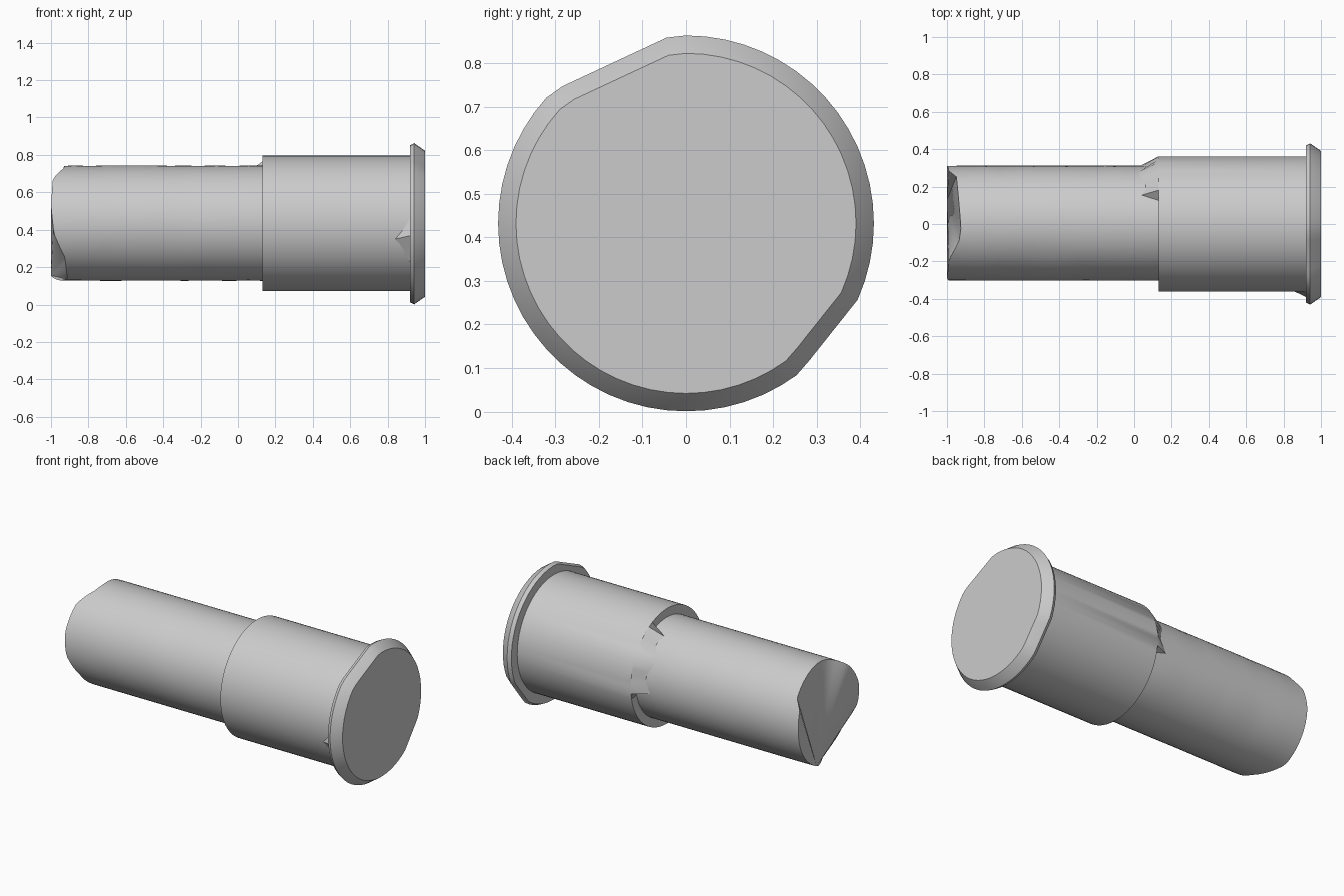
import bpy, math, random
from math import sin, cos, radians

if "Cube" in bpy.data.objects:
    bpy.data.objects.remove(bpy.data.objects["Cube"])

random.seed(4)
N = 60
CZ = 0.432

metal = bpy.data.materials.new("grey_metal")
metal.diffuse_color = (0.6, 0.6, 0.6, 1)
metal.use_nodes = True
metal.node_tree.nodes["Principled BSDF"].inputs["Base Color"].default_value = metal.diffuse_color


def lerp_table(table, deg):
    """Interpolate (degree, value) pairs around the circle."""
    for (a, va), (b, vb) in zip(table, table[1:]):
        if a <= deg <= b:
            return va + (vb - va) * (deg - a) / (b - a)


def finish(name, verts, faces, angle=30):
    mesh = bpy.data.meshes.new(name)
    mesh.from_pydata(verts, [], faces)
    mesh.materials.append(metal)
    obj = bpy.data.objects.new(name, mesh)
    bpy.context.collection.objects.link(obj)
    bpy.ops.object.select_all(action='DESELECT')
    obj.select_set(True)
    bpy.context.view_layer.objects.active = obj
    bpy.ops.object.mode_set(mode='EDIT')
    bpy.ops.mesh.select_all(action='SELECT')
    bpy.ops.mesh.normals_make_consistent(inside=False)
    bpy.ops.object.mode_set(mode='OBJECT')
    bpy.ops.object.shade_smooth_by_angle(angle=radians(angle))
    return obj


def loft(name, rings, start_apex=None, cy=0.0, cz=CZ, angle=30):
    """Rings are functions of degree giving (x, radius); ends are capped."""
    verts, faces = [], []
    for ring in rings:
        for i in range(N):
            d = 360 * i / N
            x, r = ring(d)
            verts.append((x, cy + r * cos(radians(d)), cz + r * sin(radians(d))))
    for k in range(len(rings) - 1):
        for i in range(N):
            j = (i + 1) % N
            faces.append((k * N + i, k * N + j, (k + 1) * N + j, (k + 1) * N + i))
    last = (len(rings) - 1) * N
    faces.append(tuple(range(last, last + N)))
    if start_apex is None:
        faces.append(tuple(range(N))[::-1])
    else:  # fan the uneven end from one rim vertex
        a = round(start_apex * N / 360)
        for i in range(1, N - 1):
            faces.append((a, (a + i + 1) % N, (a + i) % N))
    return finish(name, verts, faces, angle)


# Shank: slightly wavy cylinder with a broken, slanted free end
END = [(0, -1), (25, -0.99), (36, -0.95), (60, -0.94), (95, -0.925), (108, -0.935),
       (130, -0.99), (163, -1), (190, -0.985), (217, -0.925), (255, -0.91),
       (292, -1), (337, -1), (360, -1)]


def shank_ring(x):
    wobble = [random.uniform(-0.002, 0.002) for _ in range(6)]
    return lambda d: (x, 0.307 + wobble[int(d // 60) % 6] * sin(radians(d * 3)))


rings = [lambda d: (lerp_table(END, d), 0.306)]
rings += [shank_ring(-0.88 + 0.085 * k) for k in range(13)]
loft("shank", rings, start_apex=292, cy=0.005, cz=0.435)


# Sleeve: thicker cylinder, its step ramped down to the shank on the back side
def ramp(d):
    e = (d + 180) % 360 - 180
    return -12 < e < 62


loft("sleeve", [
    lambda d: (0.04 + 0.02 * sin(radians(d * 9)), 0.308) if ramp(d) else (0.131, 0.3),
    lambda d: (0.131, 0.362),
    lambda d: (0.93, 0.362)], cz=0.434)


# Flange: bevelled disc with two straight cuts on its rim
def cut_radius(r, d):
    for mid, half in ((115, 20), (321.5, 14.5)):
        off = abs((d - mid + 180) % 360 - 180)
        if off < half:
            r = r * cos(radians(half)) / cos(radians(off))
    return r


loft("flange", [lambda d, x=x, r=r: (x, cut_radius(r, d))
                for x, r in ((0.92, 0.42), (0.942, 0.431), (0.999, 0.391), (1.0, 0.39))],
     angle=20)

# Gusset: small torn sliver joining sleeve and flange at the front
finish("front_gusset",
       [(0.84, -0.352, 0.35), (0.93, -0.33, 0.59), (0.93, -0.30, 0.21), (0.93, -0.395, 0.37)],
       [(0, 1, 3), (0, 3, 2), (0, 2, 1), (1, 2, 3)])
